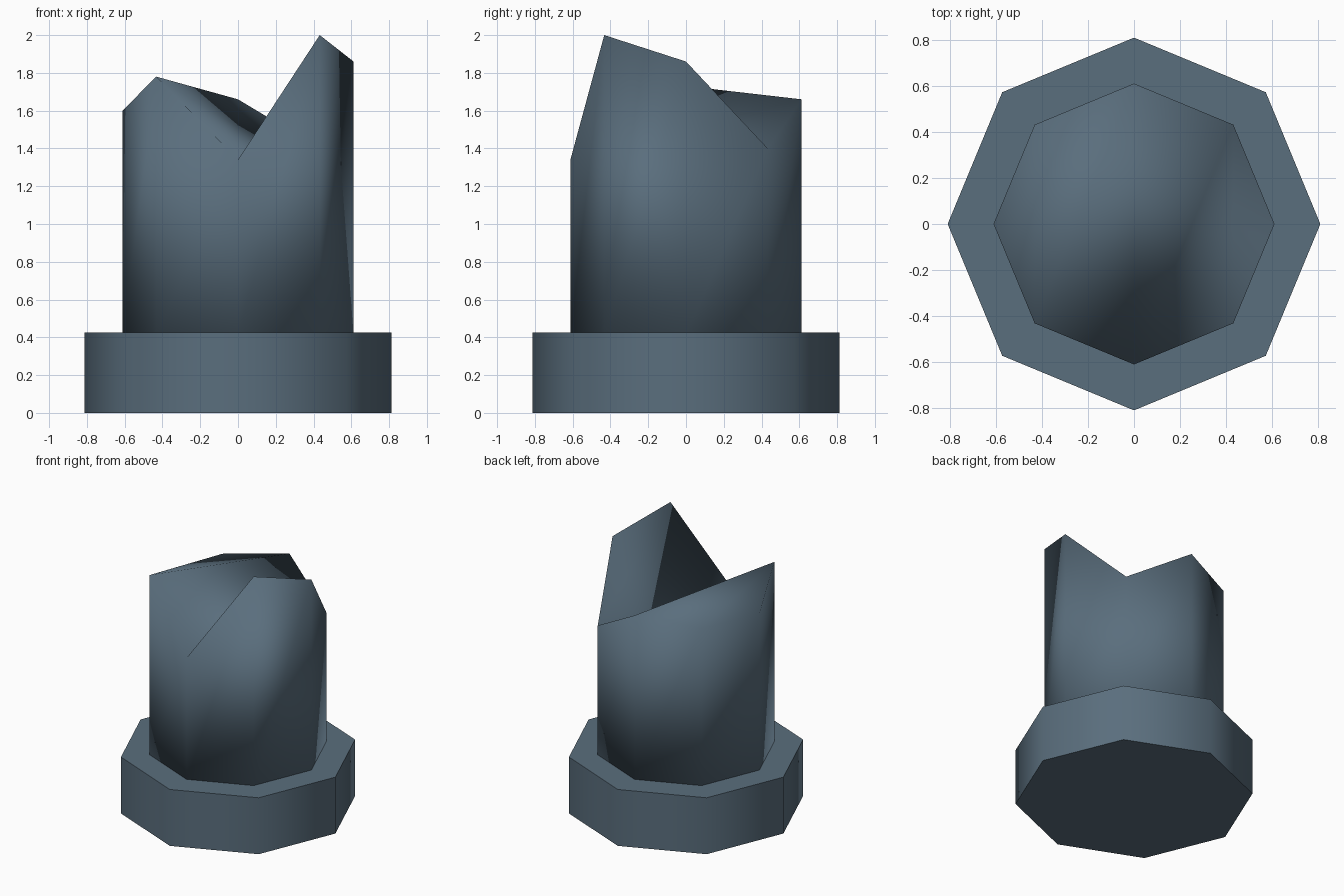
import bpy, bmesh, math

if "Cube" in bpy.data.objects:
    bpy.data.objects.remove(bpy.data.objects["Cube"])

slate = bpy.data.materials.new("slate_blue_stone")
slate.diffuse_color = (0.102, 0.156, 0.205, 1.0)
slate.use_nodes = True
slate.node_tree.nodes["Principled BSDF"].inputs["Base Color"].default_value = slate.diffuse_color


def ring(bm, radius, heights):
    """Octagon of vertices starting at +x, one height per corner."""
    step = math.tau / len(heights)
    return [bm.verts.new((radius * math.cos(i * step), radius * math.sin(i * step), z))
            for i, z in enumerate(heights)]


def prism(name, radius, bottom, tops, cap):
    """Eight-sided prism with its own top height at each corner."""
    bm = bmesh.new()
    lo, hi = ring(bm, radius, [bottom] * 8), ring(bm, radius, tops)
    for i in range(8):
        j = (i + 1) % 8
        bm.faces.new((lo[i], lo[j], hi[j], hi[i]))
    bm.faces.new(lo[::-1])
    for corners in cap:
        bm.faces.new([hi[c] for c in corners])
    for f in bm.faces:
        f.smooth = True
    mesh = bpy.data.meshes.new(name)
    bm.to_mesh(mesh)
    bm.free()
    mesh.materials.append(slate)
    obj = bpy.data.objects.new(name, mesh)
    bpy.context.collection.objects.link(obj)
    return obj


# Octagonal plinth with crisp rims
plinth = prism("plinth", 0.812, 0.0, [0.425] * 8, [range(8)])
bpy.context.view_layer.objects.active = plinth
plinth.select_set(True)
bpy.ops.object.shade_smooth_by_angle(angle=math.radians(60))

# Broken shaft: jagged top with a valley running from the front to the back right
prism("broken_shaft", 0.612, 0.41,
      [1.86, 1.40, 1.66, 1.61, 1.60, 1.78, 1.34, 2.0],
      [(7, 0, 1), (6, 7, 1), (6, 1, 2), (5, 6, 2), (5, 2, 3), (5, 3, 4)])
